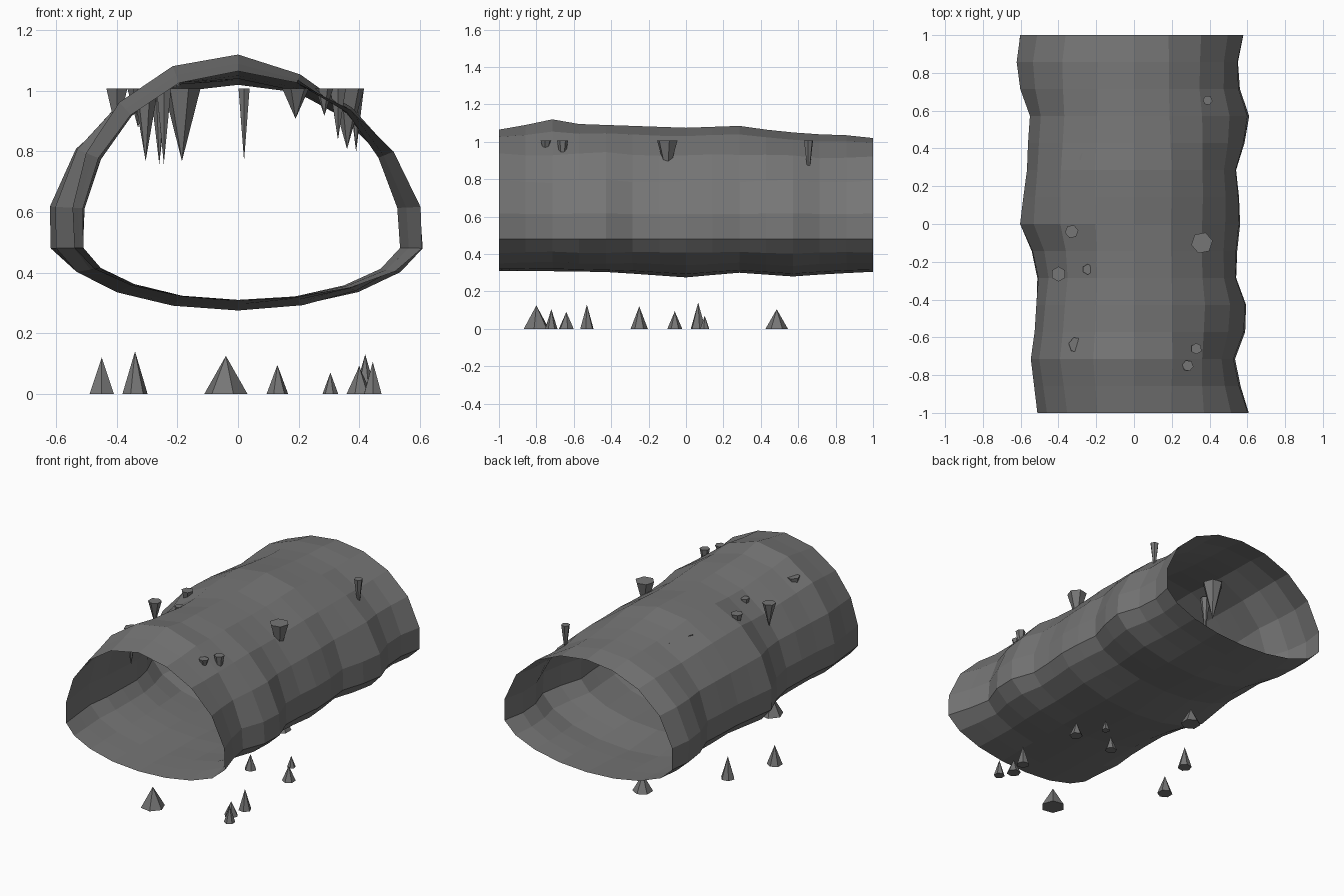
import bpy, bmesh, math
from mathutils import Matrix, Vector

if "Cube" in bpy.data.objects:
    bpy.data.objects.remove(bpy.data.objects["Cube"])

rock = bpy.data.materials.new("cave_rock_grey")
rock.diffuse_color = (0.18, 0.18, 0.18, 1)
rock.use_nodes = True
rock.node_tree.nodes["Principled BSDF"].inputs["Base Color"].default_value = rock.diffuse_color


def finish(name, bm):
    me = bpy.data.meshes.new(name)
    bm.to_mesh(me)
    bm.free()
    me.materials.append(rock)
    ob = bpy.data.objects.new(name, me)
    bpy.context.collection.objects.link(ob)


# Tunnel: 18-sided egg-shaped rings whose radius wanders along the length
RINGS, SIDES = 15, 18
RX, UP, DOWN, MID = 0.58, 0.55, 0.225, 0.52
left = [.51, .525, .54, .52, .515, .51, .54, .60, .58, .56, .555, .545, .60, .62, .605]
right = [.61, .565, .535, .59, .595, .54, .545, .56, .555, .54, .585, .61, .56, .55, .58]
top = [1.065, 1.09, 1.12, 1.095, 1.09, 1.085, 1.08, 1.075, 1.08, 1.085, 1.065, 1.05, 1.04, 1.035, 1.02]
bottom = [.31, .31, .308, .306, .304, .295, .285, .275, .288, .30, .29, .28, .29, .298, .305]
# extra swelling of the upper left and upper right shoulders
shoulder_l = [0, .01, .02, .02, 0, -.03, -.02, .02, .03, .03, .03, .03, .02, .02, 0]
shoulder_r = [-.03, -.05, -.06, -.05, -.03, -.02, -.03, -.03, -.02, -.02, -.03, -.04, -.03, -.01, 0]

bm = bmesh.new()
rings = []
for i in range(RINGS):
    y = -1 + 2 * i / (RINGS - 1)
    ring = []
    for k in range(SIDES):
        a = 2 * math.pi * k / SIDES
        s, c = math.sin(a), math.cos(a)
        side = (right[i] if s > 0 else left[i]) / (RX * 0.985)
        vert = (top[i] - MID) / UP if c > 0 else (MID - bottom[i]) / DOWN
        m = side * s * s + vert * c * c
        if c > 0:
            m += 2 * abs(s) * c * (shoulder_r[i] if s > 0 else shoulder_l[i])
        # side rows keep a constant height
        mz = 1 + (m - 1) * min(1, abs(c) * 1.5)
        ring.append(bm.verts.new((RX * s * m, y, MID + (UP if c > 0 else DOWN) * c * mz)))
    rings.append(ring)
for r0, r1 in zip(rings, rings[1:]):
    for k in range(SIDES):
        n = (k + 1) % SIDES
        bm.faces.new((r0[k], r1[k], r1[n], r0[n]))
bmesh.ops.recalc_face_normals(bm, faces=bm.faces)
# normals must point away from the tunnel axis
bm.faces.ensure_lookup_table()
f = bm.faces[0]
if f.normal.dot(f.calc_center_median() - Vector((0, 0, MID))) < 0:
    bmesh.ops.reverse_faces(bm, faces=bm.faces)
finish("tunnel_wall", bm)


def spike(name, x, y, base_z, r, h, turn):
    """Faceted cone from base_z; a negative h hangs downward."""
    bm = bmesh.new()
    bmesh.ops.create_cone(bm, cap_ends=True, segments=6, radius1=r, radius2=0, depth=abs(h))
    bmesh.ops.translate(bm, verts=bm.verts, vec=(0, 0, abs(h) / 2))
    if h < 0:
        bmesh.ops.rotate(bm, verts=bm.verts, matrix=Matrix.Rotation(math.pi, 3, 'X'))
    bmesh.ops.rotate(bm, verts=bm.verts, matrix=Matrix.Rotation(turn, 3, 'Z'))
    bmesh.ops.translate(bm, verts=bm.verts, vec=(x, y, base_z))
    finish(name, bm)


# Stalactites: x, y, radius, length (hang from z = 1)
hanging = [(-.40, -.265, .04, .15), (-.33, -.04, .036, .13), (-.305, -.64, .042, .24),
           (-.245, -.24, .028, .25), (-.26, .35, .03, .25), (-.185, .51, .062, .24),
           (.02, .2, .021, .24), (.19, -.4, .045, .10), (.285, -.75, .03, .09),
           (.33, -.66, .03, .17), (.36, -.10, .058, .20), (.39, .655, .026, .21)]
for i, (x, y, r, h) in enumerate(hanging):
    spike(f"stalactite_{i + 1}", x, y, 1.008, r, -h, i * 0.7)

# Stalagmites: x, y, radius, height (stand on z = 0)
standing = [(-.45, -.25, .046, .12), (-.34, .065, .042, .14), (-.04, -.80, .072, .125),
            (-.035, .485, .06, .105), (.13, -.06, .036, .095), (.305, .10, .026, .07),
            (.40, -.06, .04, .093), (.40, -.64, .042, .09), (.42, -.53, .038, .13),
            (.445, -.72, .033, .105)]
for i, (x, y, r, h) in enumerate(standing):
    spike(f"stalagmite_{i + 1}", x, y, 0, r, h, i * 0.7)
